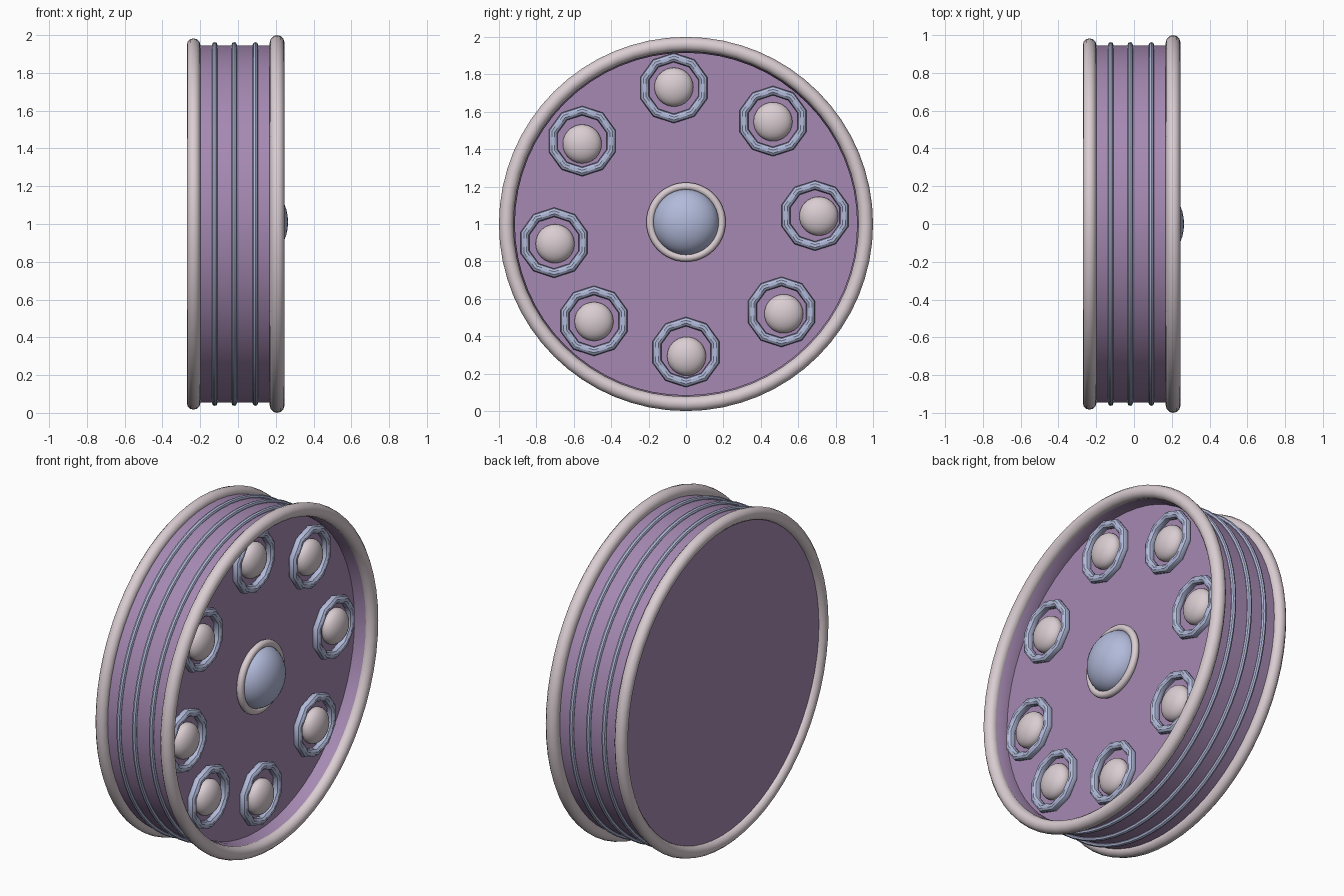
import bpy, math

if "Cube" in bpy.data.objects:
    bpy.data.objects.remove(bpy.data.objects["Cube"])


def material(name, colour):
    m = bpy.data.materials.new(name)
    m.diffuse_color = (*colour, 1)
    m.use_nodes = True
    m.node_tree.nodes["Principled BSDF"].inputs["Base Color"].default_value = m.diffuse_color
    return m


PURPLE = material("dusty purple", (0.376, 0.25, 0.445))
PINK = material("pale pink grey", (0.70, 0.61, 0.64))
BLUE = material("soft blue", (0.445, 0.491, 0.70))
AXLE = (0, math.pi / 2, 0)  # turns local z onto the x axis


def finish(name, mat):
    ob = bpy.context.object
    ob.name = name
    ob.data.materials.append(mat)
    bpy.ops.object.shade_smooth_by_angle(angle=math.radians(35))
    return ob


def ring(name, mat, x, outer, minor, y=0, z=1, sides=64, tube=12):
    bpy.ops.mesh.primitive_torus_add(
        location=(x, y, z), rotation=AXLE, major_segments=sides,
        minor_segments=tube, major_radius=outer - minor, minor_radius=minor)
    return finish(name, mat)


def dome(name, mat, x, y, z, radius, depth):
    bpy.ops.mesh.primitive_uv_sphere_add(
        segments=32, ring_count=16, radius=1, location=(x, y, z), rotation=AXLE)
    bpy.context.object.scale = (radius, radius, depth)
    return finish(name, mat)


# Drum: closed flat back, recessed front face, turned around the x axis
profile = [(-0.24, 0), (-0.24, 0.945), (0.20, 0.945), (0.20, 0.925),
           (0.165, 0.915), (0.13, 0.915), (0.13, 0)]
N = 64
verts, faces = [], []
for x, r in profile[1:-1]:
    for i in range(N):
        a = 2 * math.pi * i / N
        verts.append((x, r * math.cos(a), 1 + r * math.sin(a)))
rows = len(profile) - 2
for k in range(rows - 1):
    for i in range(N):
        j = (i + 1) % N
        faces.append((k * N + i, k * N + j, (k + 1) * N + j, (k + 1) * N + i))
faces.append(tuple(reversed(range(N))))
faces.append(tuple((rows - 1) * N + i for i in range(N)))
mesh = bpy.data.meshes.new("drum")
mesh.from_pydata(verts, [], faces)
drum = bpy.data.objects.new("drum", mesh)
bpy.context.collection.objects.link(drum)
bpy.context.view_layer.objects.active = drum
drum.select_set(True)
bpy.ops.object.mode_set(mode='EDIT')
bpy.ops.mesh.select_all(action='SELECT')
bpy.ops.mesh.normals_make_consistent(inside=False)
bpy.ops.object.mode_set(mode='OBJECT')
finish("drum", PURPLE)

# Edge rims and the thin bands around the drum
ring("back_rim", PINK, -0.235, 0.983, 0.036)
ring("front_rim", PINK, 0.207, 1.0, 0.039)
for n, x in enumerate((-0.123, -0.02, 0.092)):
    ring(f"band_{n + 1}", BLUE, x, 0.963, 0.014, tube=8)

# Hub
ring("hub_ring", PINK, 0.15, 0.212, 0.021, z=1.01, sides=48)
dome("hub_dome", BLUE, 0.14, 0, 1.01, 0.178, 0.125)

# Studs with ten-sided collars: collar centre (y, z) and stud offset
studs = [(-0.065, 1.727, 0, 0.005), (0.465, 1.55, 0, -0.003),
         (0.69, 1.045, 0.02, -0.003), (0.51, 0.53, 0.013, -0.01),
         (0.0, 0.315, 0.003, -0.022), (-0.492, 0.482, 0, -0.003),
         (-0.705, 0.90, 0.005, -0.005), (-0.555, 1.443, 0, -0.015)]
for n, (y, z, dy, dz) in enumerate(studs):
    ring(f"collar_{n + 1}", BLUE, 0.15, 0.188, 0.025, y, z, sides=10, tube=10)
    dome(f"stud_{n + 1}", PINK, 0.142, y + dy, z + dz, 0.104, 0.062)
